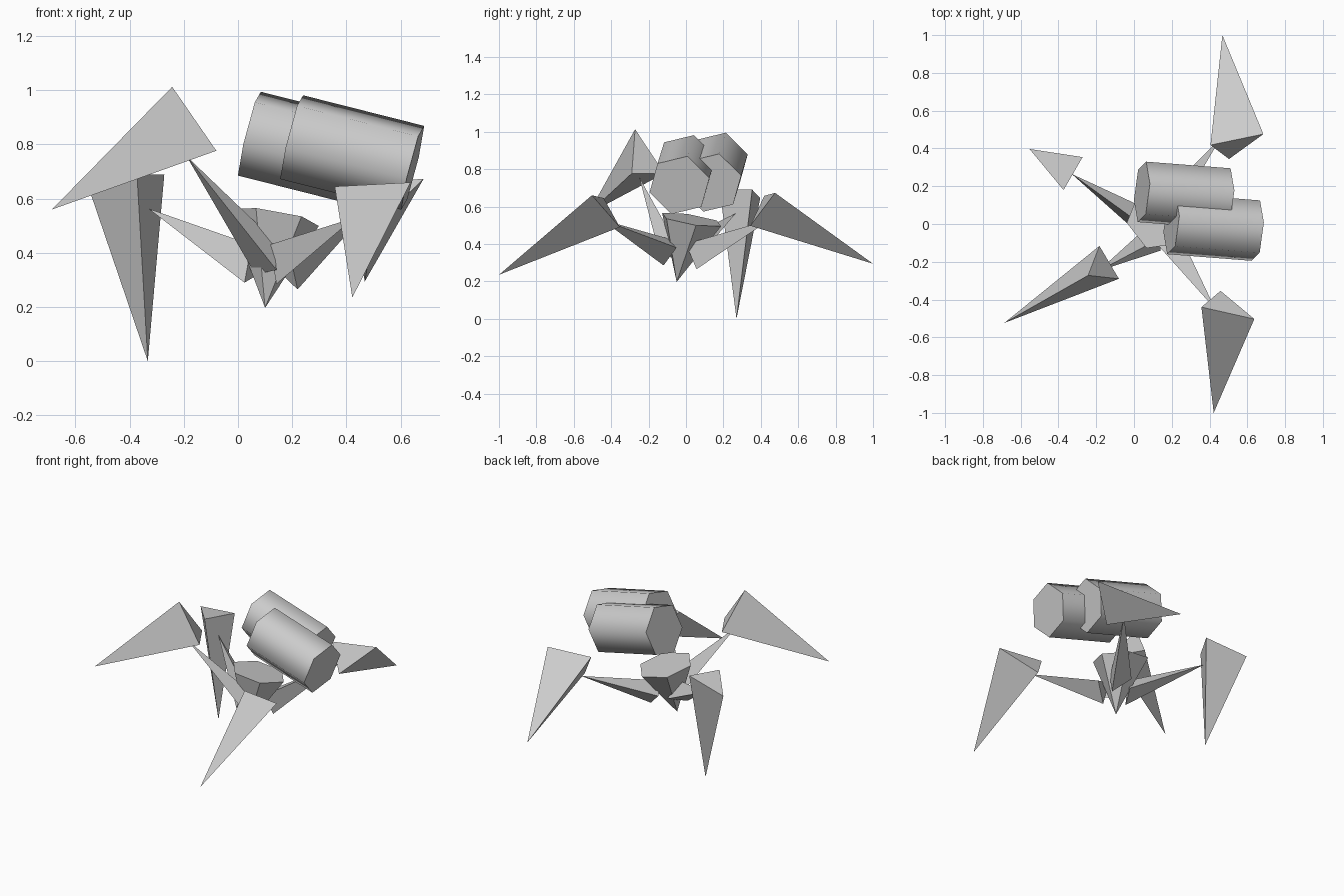
import bpy, bmesh, math
from mathutils import Vector

if "Cube" in bpy.data.objects:
    bpy.data.objects.remove(bpy.data.objects["Cube"])

grey = bpy.data.materials.new("plain grey")
grey.diffuse_color = (0.6, 0.6, 0.6, 1)
grey.use_nodes = True
grey.node_tree.nodes["Principled BSDF"].inputs["Base Color"].default_value = grey.diffuse_color


def finish(name, bm):
    bmesh.ops.recalc_face_normals(bm, faces=bm.faces)
    mesh = bpy.data.meshes.new(name)
    bm.to_mesh(mesh)
    bm.free()
    mesh.materials.append(grey)
    ob = bpy.data.objects.new(name, mesh)
    bpy.context.collection.objects.link(ob)
    return ob


def spike(name, tip, base):
    """Pyramid from a base polygon to a tip."""
    bm = bmesh.new()
    ring = [bm.verts.new(p) for p in base]
    top = bm.verts.new(tip)
    bm.faces.new(ring)
    for a, b in zip(ring, ring[1:] + ring[:1]):
        bm.faces.new((a, b, top))
    return finish(name, bm)


def canister(name, start, end, radius, up):
    """Six-sided drum with smooth sides and flat caps."""
    start, end = Vector(start), Vector(end)
    axis = (end - start).normalized()
    u = Vector(up)
    u = (u - axis * u.dot(axis)).normalized()
    v = axis.cross(u)
    bm = bmesh.new()
    rings = []
    for c in (start, end):
        rings.append([bm.verts.new(c + radius * (u * math.cos(i * math.pi / 3)
                                                 + v * math.sin(i * math.pi / 3)))
                      for i in range(6)])
    for ring in rings:
        bm.faces.new(ring)
    for i in range(6):
        j = (i + 1) % 6
        bm.faces.new((rings[0][i], rings[0][j], rings[1][j], rings[1][i]))
    ob = finish(name, bm)
    bpy.ops.object.select_all(action='DESELECT')
    ob.select_set(True)
    bpy.context.view_layer.objects.active = ob
    bpy.ops.object.shade_smooth_by_angle(angle=math.radians(70))


# lower legs: tip, then the three knee corners
spike("lower_leg_front_right", (.422, -1.0, .235),
      [(.357, -.44, .645), (.637, -.503, .66), (.458, -.354, .49)])
spike("lower_leg_back_right", (.468, 1.0, .294),
      [(.405, .418, .657), (.685, .476, .673), (.503, .344, .497)])
spike("lower_leg_front_left", (-.687, -.524, .56),
      [(-.243, -.272, 1.013), (-.08, -.29, .777), (-.183, -.116, .777)])
spike("lower_leg_back_left", (-.333, .27, 0),
      [(-.553, .397, .645), (-.272, .354, .69), (-.373, .18, .69)])

# upper legs: narrow at the knee, wide at the body
spike("upper_leg_front_right", (.43, -.45, .53),
      [(.142, -.12, .285), (.116, -.10, .43), (.24, -.05, .38)])
spike("upper_leg_back_right", (.456, .45, .53),
      [(.22, .056, .265), (.19, 0, .40), (.12, .12, .36)])
spike("upper_leg_front_left", (-.19, -.25, .757),
      [(.064, -.02, .32), (.142, -.14, .337), (.13, -.08, .45)])
spike("upper_leg_back_left", (-.33, .265, .563),
      [(.024, -.05, .29), (.05, -.01, .43), (.09, .07, .33)])

# body: tilted six-sided cone pointing down
rim = []
for i in range(6):
    a = math.radians(-112 + 60 * i)
    dx, dy = .17 * math.cos(a), .17 * math.sin(a)
    rim.append((.13 + dx, .03 + dy, .53 - .16 * dx - .16 * dy))
spike("body", (.10, -.05, .197), rim)

# pair of tilted drums above the body
canister("front_canister", (.198, 0, .827), (.645, -.035, .714), .166, (.04, .043, .155))
canister("back_canister", (.042, .17, .84), (.489, .135, .727), .166, (.04, .043, .155))
